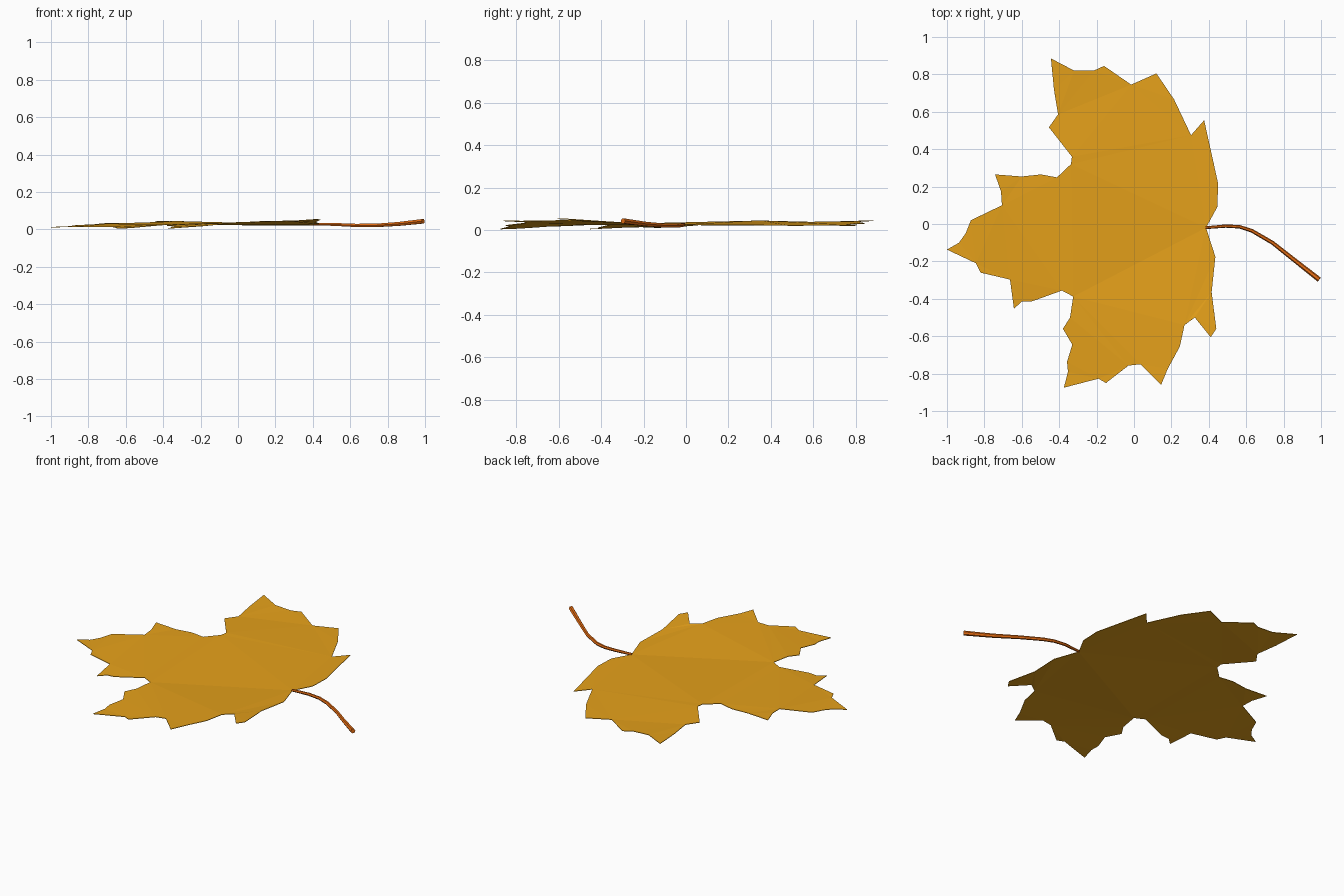
import bpy, bmesh


def material(name, rgb):
    m = bpy.data.materials.new(name)
    m.diffuse_color = (*rgb, 1)
    return m


gold = material("golden leaf", (0.785, 0.355, 0.0105))
rust = material("rust stem", (0.78, 0.15, 0.006))

# Leaf outline seen from above, clockwise from the upper left lobe tip
outline = [
    (-.444, .885), (-.32, .82), (-.215, .82), (-.16, .845), (-.015, .745), (.12, .805),
    (.215, .665), (.305, .475), (.375, .555), (.45, .215), (.445, .09), (.385, -.02),
    (.435, -.175), (.415, -.365), (.44, -.56), (.41, -.605), (.325, -.5), (.27, -.54),
    (.245, -.655), (.18, -.775), (.145, -.86), (.035, -.75), (-.03, -.757), (-.15, -.85),
    (-.19, -.827), (-.375, -.875), (-.353, -.79), (-.358, -.737), (-.33, -.645), (-.38, -.56),
    (-.342, -.5), (-.325, -.388), (-.385, -.356), (-.55, -.415), (-.6, -.415), (-.642, -.453),
    (-.663, -.297), (-.82, -.26), (-.845, -.21), (-1, -.137), (-.936, -.1), (-.9, -.05),
    (-.872, .02), (-.706, .1), (-.711, .174), (-.743, .265), (-.6, .254), (-.497, .265),
    (-.412, .249), (-.337, .32), (-.332, .36), (-.455, .517), (-.406, .586), (-.428, .72)]

# Heights of a few lobe tips and notches; the rest is blended between them
heights = [(-.444, .885, .046), (.12, .805, .022), (.375, .555, .022), (.385, -.02, .026),
           (.41, -.605, .055), (.145, -.86, .045), (-.375, -.875, .006), (-.325, -.388, .028),
           (-.642, -.453, .006), (-1, -.137, .013), (-.743, .265, .034), (-.332, .36, .045)]


def height(x, y):
    w = [((x - a) ** 2 + (y - b) ** 2 + 1e-3) ** -1 for a, b, _ in heights]
    return sum(k * h[2] for k, h in zip(w, heights)) / sum(w)


# Leaf blade: triangulated while flat, then gently warped, with a little thickness
bm = bmesh.new()
face = bm.faces.new([bm.verts.new((x, y, 0)) for x, y in reversed(outline)])
face.normal_update()
bmesh.ops.triangulate(bm, faces=[face], ngon_method='BEAUTY')
for v in bm.verts:
    v.co.z = height(v.co.x, v.co.y)
bm.normal_update()
mesh = bpy.data.meshes.new("leaf_blade")
bm.to_mesh(mesh)
bm.free()
mesh.materials.append(gold)
leaf = bpy.data.objects.new("leaf_blade", mesh)
bpy.context.collection.objects.link(leaf)
solid = leaf.modifiers.new("thickness", 'SOLIDIFY')
solid.thickness = 0.003
solid.offset = -1

# Stem: bent tube, a little thicker at the free end
path = [(.383, -.02, .027, .6), (.49, -.011, .027, .7), (.565, -.015, .024, .75),
        (.63, -.036, .021, .8), (.74, -.1, .021, .85), (.86, -.195, .029, .95),
        (.99, -.297, .043, 1.1)]
curve = bpy.data.curves.new("stem", 'CURVE')
curve.dimensions = '3D'
curve.bevel_depth = 0.0125
curve.bevel_resolution = 1
curve.use_fill_caps = True
spline = curve.splines.new('POLY')
spline.points.add(len(path) - 1)
for p, (x, y, z, r) in zip(spline.points, path):
    p.co = (x, y, z, 1)
    p.radius = r
spline.use_smooth = False
curve.materials.append(rust)
bpy.context.collection.objects.link(bpy.data.objects.new("stem", curve))
